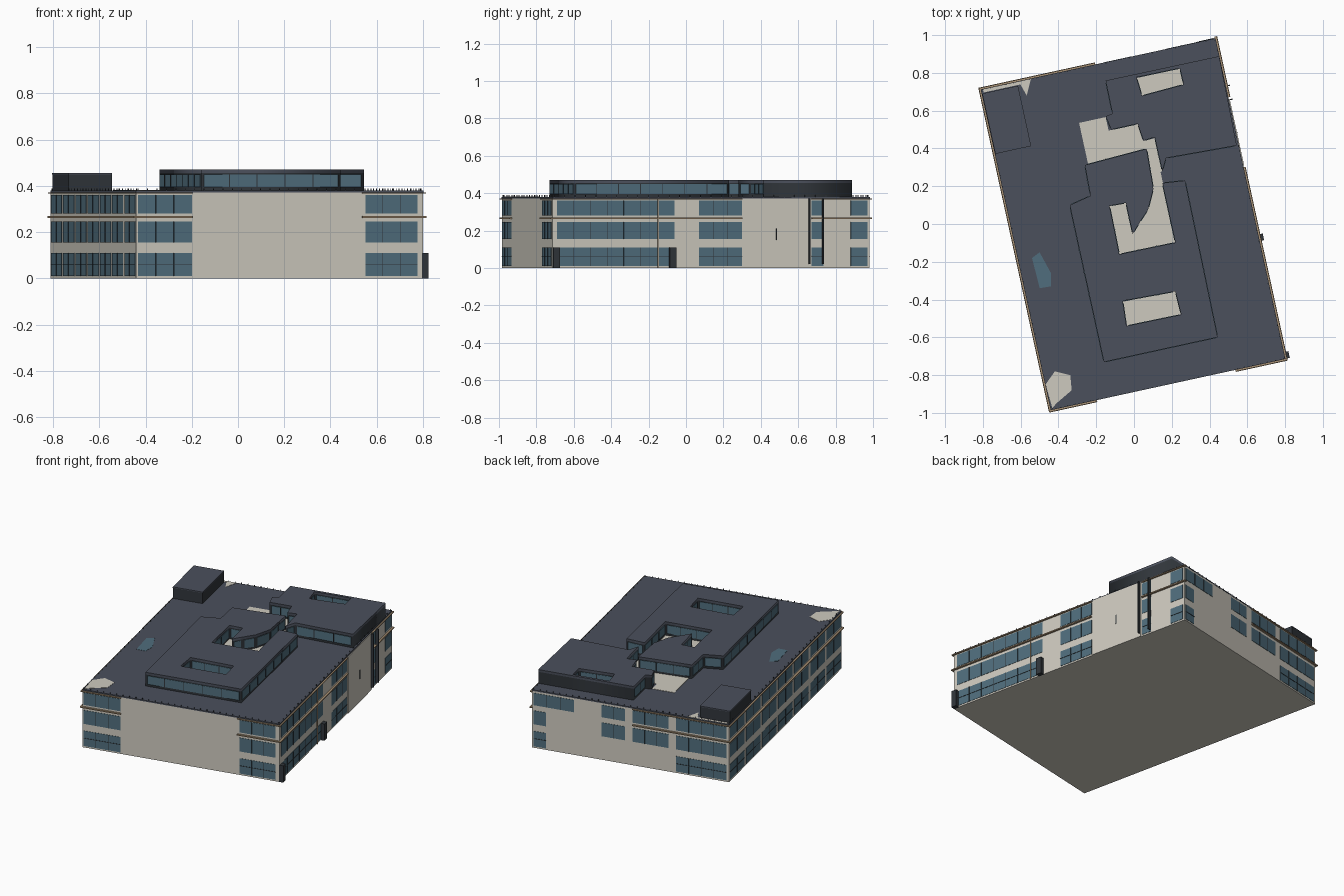
import bpy, bmesh, math
from mathutils import Matrix, Vector

if "Cube" in bpy.data.objects:
    bpy.data.objects.remove(bpy.data.objects["Cube"])

ROT = Matrix.Rotation(math.radians(12.3), 4, 'Z')
U0, U1, V0, V1 = -0.64, 0.63, -0.868, 0.868
ROOF = 0.38
FLOORS = [(0.01, 0.11), (0.155, 0.245), (0.28, 0.36)]


def material(name, rgb):
    m = bpy.data.materials.new(name)
    m.diffuse_color = (*rgb, 1)
    m.use_nodes = True
    m.node_tree.nodes["Principled BSDF"].inputs["Base Color"].default_value = m.diffuse_color
    return m


STONE = material("stone", (0.617, 0.59, 0.52))
GLASS = material("glass", (0.08, 0.155, 0.205))
ROOFING = material("roofing", (0.07, 0.08, 0.107))
DARK = material("dark_metal", (0.03, 0.036, 0.043))
TAN = material("tan_trim", (0.40, 0.29, 0.18))
parts = {}


def add_object(name, mesh, mat):
    mesh.materials.append(mat)
    mesh.transform(ROT)
    ob = bpy.data.objects.new(name, mesh)
    bpy.context.collection.objects.link(ob)
    return ob


def box(name, mat, u0, u1, v0, v1, z0, z1, angle=0):
    """Add a box to the named part; all boxes of a part share one mesh."""
    bm, _ = parts.setdefault(name, (bmesh.new(), mat))
    centre = Vector(((u0 + u1) / 2, (v0 + v1) / 2, (z0 + z1) / 2))
    mx = (Matrix.Translation(centre) @ Matrix.Rotation(angle, 4, 'Z')
          @ Matrix.Diagonal((abs(u1 - u0), abs(v1 - v0), z1 - z0, 1)))
    bmesh.ops.create_cube(bm, size=1, matrix=mx)


def on_wall(name, mat, side, t0, t1, z0, z1, out, back=0.004):
    """Box on a facade: t runs along the wall, out is how far it projects."""
    if side == 'front':
        box(name, mat, t0, t1, V0 - out, V0 + back, z0, z1)
    elif side == 'back':
        box(name, mat, t0, t1, V1 - back, V1 + out, z0, z1)
    elif side == 'left':
        box(name, mat, U0 - out, U0 + back, t0, t1, z0, z1)
    else:
        box(name, mat, U1 - back, U1 + out, t0, t1, z0, z1)


def prism(name, mat, loops, z0, z1):
    """Extruded outline; any extra loops become holes."""
    cu = bpy.data.curves.new(name, 'CURVE')
    cu.dimensions, cu.fill_mode, cu.extrude = '2D', 'BOTH', (z1 - z0) / 2
    for pts in loops:
        sp = cu.splines.new('POLY')
        sp.points.add(len(pts) - 1)
        for p, (x, y) in zip(sp.points, pts):
            p.co = (x, y, 0, 1)
        sp.use_cyclic_u = True
    tmp = bpy.data.objects.new(name + "_curve", cu)
    bpy.context.collection.objects.link(tmp)
    bpy.context.view_layer.update()
    mesh = bpy.data.meshes.new_from_object(
        tmp.evaluated_get(bpy.context.evaluated_depsgraph_get()))
    bpy.data.objects.remove(tmp)
    mesh.materials.clear()
    mesh.transform(Matrix.Translation((0, 0, (z0 + z1) / 2)))
    return add_object(name, mesh, mat)


def glaze(loops, skip=()):
    """Glass strip with mullions along every edge of a rooftop outline."""
    for li, pts in enumerate(loops):
        for i, a in enumerate(pts):
            b = pts[(i + 1) % len(pts)]
            d = Vector(b) - Vector(a)
            if d.length < 0.05 or (li == 0 and i in skip):
                continue
            m = (Vector(a) + Vector(b)) / 2
            ang, h = math.atan2(d.y, d.x), d.length / 2 - 0.012
            box("rooftop_glazing", GLASS, m.x - h, m.x + h,
                m.y - 0.003, m.y + 0.003, 0.395, 0.45, ang)
            n = int(d.length / 0.14)
            for k in range(1, n + 1):
                p = Vector(a) + d * k / (n + 1)
                box("rooftop_mullions", DARK, p.x - 0.002, p.x + 0.002,
                    p.y - 0.005, p.y + 0.005, 0.395, 0.45, ang)


# Main block and flat roof
box("main_block", STONE, U0, U1, V0, V1, 0, 0.372)
box("flat_roof", ROOFING, U0 - 0.001, U1 + 0.001, V0 - 0.001, V1 + 0.001, 0.372, ROOF)

# Rooftop pavilions with light courts
south = [(-0.311, 0.17), (-0.311, -0.68), (0.305, -0.68), (0.313, 0.167), (0.193, 0.18),
         (0.193, -0.143), (-0.11, -0.14), (-0.106, 0.122), (-0.018, 0.118), (-0.018, -0.05),
         (0.03, 0.0), (0.09, 0.06), (0.14, 0.16), (0.15, 0.375), (-0.188, 0.36), (-0.193, 0.195)]
south_court = [(-0.145, -0.385), (0.138, -0.395), (0.142, -0.522), (-0.154, -0.519)]
north = [(0.015, 0.774), (U1, 0.772), (U1 - 0.01, 0.29), (0.241, 0.305), (0.206, 0.242),
         (0.205, 0.426), (0.143, 0.42), (0.132, 0.514), (-0.011, 0.514), (-0.025, 0.589), (0.013, 0.595)]
north_court = [(0.178, 0.77 - 0.002), (0.413, 0.766), (0.414, 0.677), (0.186, 0.666)]
for nm, loops, skip in (("south", [south, south_court], ()),
                        ("north", [north, [(x, y - 0.012) for x, y in north_court]], (0, 1))):
    prism(nm + "_pavilion_walls", DARK, loops, ROOF, 0.455)
    prism(nm + "_pavilion_roof", ROOFING, loops, 0.455, 0.47)
    glaze(loops, skip)

# Plant room at the back left corner
box("plant_room", DARK, -0.637, -0.445, 0.52, 0.845, ROOF, 0.45)
box("plant_room_roof", ROOFING, -0.638, -0.444, 0.519, 0.846, 0.45, 0.456)

# Pale court floors and roof patches
box("court_floors", STONE, -0.15, 0.14, -0.52, -0.39, ROOF, 0.382)
box("court_floors", STONE, 0.18, 0.412, 0.656, 0.752, ROOF, 0.382)
box("court_floors", STONE, -0.109, 0.192, -0.14, 0.12, ROOF, 0.382)
box("court_floors", STONE, 0.08, 0.196, 0.12, 0.24, ROOF, 0.382)
box("court_floors", STONE, 0.14, 0.205, 0.24, 0.42, ROOF, 0.382)
box("court_floors", STONE, -0.17, 0.14, 0.361, 0.512, ROOF, 0.382)
box("court_floors", STONE, -0.17, -0.026, 0.512, 0.585, ROOF, 0.382)
prism("front_corner_patch", STONE, [[(-0.63, -0.86), (-0.638, -0.73), (-0.576, -0.673),
      (-0.50, -0.71), (-0.51, -0.79), (-0.603, -0.84)]], ROOF, 0.3815)
prism("back_corner_patch", STONE, [[(-0.63, 0.866), (-0.37, 0.866), (-0.41, 0.785),
      (-0.43, 0.85), (-0.63, 0.85)]], ROOF, 0.3815)
prism("skylight", GLASS, [[(-0.566, -0.061), (-0.52, -0.04), (-0.485, -0.16),
      (-0.50, -0.229), (-0.56, -0.226)]], ROOF, 0.3815)

# Window bands: side, start, end, floors
bands = [('front', -0.632, -0.394, (0, 1, 2)), ('front', 0.375, 0.605, (0, 1, 2)),
         ('right', -0.843, -0.295, (0, 1, 2)), ('right', -0.285, -0.2, (0, 1, 2)),
         ('right', -0.066, 0.17, (0, 1, 2)), ('right', 0.55, 0.615, (0, 1, 2)),
         ('right', 0.764, 0.855, (0, 1, 2)),
         ('back', -0.625, -0.30, (0, 1, 2)), ('back', -0.25, -0.02, (1, 2)),
         ('back', 0.03, 0.18, (1, 2)), ('back', 0.36, 0.62, (2,)), ('back', 0.54, 0.62, (0, 1))]
pitch = (V1 - V0) / 7
bands += [('left', V0 + i * pitch + 0.015, V0 + (i + 1) * pitch - 0.015, (0, 1, 2)) for i in range(7)]
for side, a, b, floors in bands:
    for f in floors:
        z0, z1 = FLOORS[f]
        on_wall("windows", GLASS, side, a, b, z0, z1, 0.002)
        n = max(1, round((b - a) / 0.09))
        for k in range(1, n):
            t = a + (b - a) * k / n
            on_wall("window_mullions", DARK, side, t - 0.0012, t + 0.0012, z0, z1, 0.004)
        if f == 0:
            on_wall("window_transoms", DARK, side, a, b, 0.06, 0.063, 0.004)

# Tan sunshade ledges over the glazed stretches
for side, a, b in (('front', U0 - 0.01, -0.39), ('front', 0.36, U1 + 0.01), ('right', V0 - 0.01, 0.17),
                   ('right', 0.55, V1 + 0.01), ('left', V0 - 0.01, V1 + 0.01), ('back', U0 - 0.01, -0.02)):
    on_wall("sunshade_ledges", TAN, side, a, b, 0.262, 0.269, 0.012)
    on_wall("cornice", TAN, side, a, b, 0.366, 0.372, 0.01)

# Projecting stone bay, entrance fins and doors on the right side
on_wall("stone_bay", STONE, 'right', 0.18, 0.54, 0, 0.372, 0.006)
on_wall("bay_slot", DARK, 'right', 0.355, 0.36, 0.15, 0.21, 0.008)
for t, h in ((-0.85, 0.11), (-0.212, 0.11)):
    on_wall("entrance_fins", DARK, 'right', t - 0.018, t + 0.018, 0, h, 0.025)
for t in (0.535, 0.61):
    on_wall("corner_fins", DARK, 'right', t - 0.003, t + 0.003, 0.02, 0.372, 0.022)
on_wall("joint_line", TAN, 'right', -0.292, -0.288, 0, 0.372, 0.005)

# Low rail posts around the roof edge
for i in range(31):
    u = U0 + 0.01 + i * (U1 - U0 - 0.02) / 30
    v = V0 + 0.01 + i * (V1 - V0 - 0.02) / 30
    for x, y in ((u, V0 + 0.004), (u, V1 - 0.004), (U0 + 0.004, v), (U1 - 0.004, v)):
        box("roof_rail_posts", DARK, x - 0.0015, x + 0.0015, y - 0.0015, y + 0.0015, ROOF, 0.389)

# Turn every collected part into an object
for name, (bm, mat) in parts.items():
    mesh = bpy.data.meshes.new(name)
    bm.to_mesh(mesh)
    bm.free()
    add_object(name, mesh, mat)
